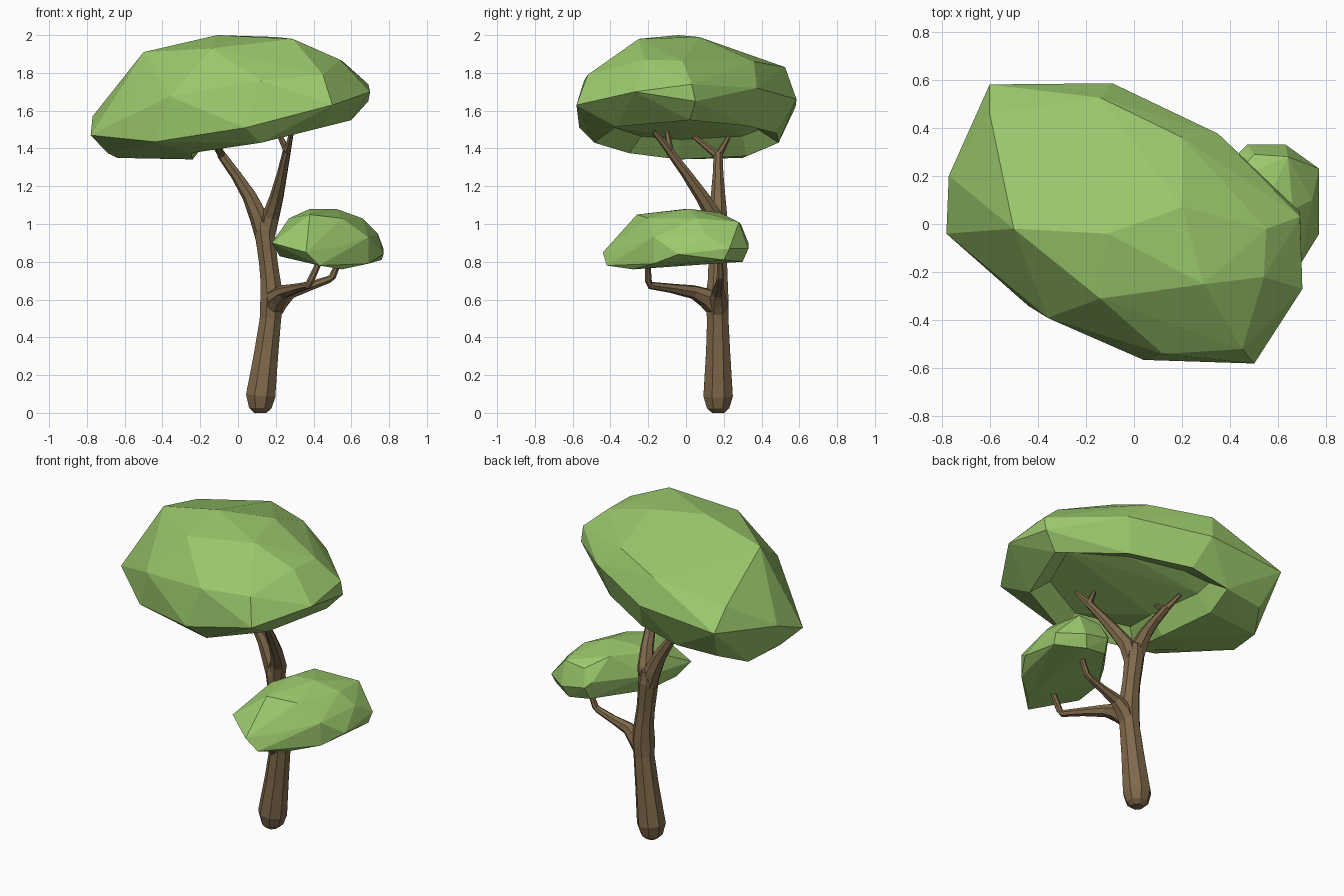
import bpy, bmesh, math
from mathutils import Vector


def material(name, color):
    m = bpy.data.materials.new(name)
    m.diffuse_color = (*color, 1)
    return m


LEAF = material("leaf_green", (0.33, 0.58, 0.15))
BARK = material("bark_brown", (0.21, 0.14, 0.07))


def finish(bm, name, mat):
    bmesh.ops.recalc_face_normals(bm, faces=bm.faces[:])
    me = bpy.data.meshes.new(name)
    bm.to_mesh(me)
    bm.free()
    me.materials.append(mat)
    ob = bpy.data.objects.new(name, me)
    bpy.context.collection.objects.link(ob)
    return ob


def limb(name, path, sides=8):
    """Faceted tapering tube through (x, y, z, radius) points."""
    bm = bmesh.new()
    pts = [Vector(p[:3]) for p in path]
    side = Vector((0.92, 0.38, 0))
    prev = None
    for i, p in enumerate(pts):
        t = (pts[min(i + 1, len(pts) - 1)] - pts[max(i - 1, 0)]).normalized()
        side = (side - t * side.dot(t)).normalized()
        up = t.cross(side)
        ring = []
        for k in range(sides):
            a = 2 * math.pi * k / sides
            ring.append(bm.verts.new(p + (side * math.cos(a) + up * math.sin(a)) * path[i][3]))
        if prev:
            for k in range(sides):
                j = (k + 1) % sides
                bm.faces.new((prev[k], prev[j], ring[j], ring[k]))
        else:
            bm.faces.new(ring)
        prev = ring
    bm.faces.new(prev)
    return finish(bm, name, BARK)


def foliage(name, rings, hollow_from=None):
    """Faceted leaf clump: convex skin around outline rings.
    The underside right of x = hollow_from is pushed up around the twigs."""
    bm = bmesh.new()
    for ring in rings:
        for p in ring:
            bm.verts.new(p)
    bmesh.ops.convex_hull(bm, input=bm.verts[:])
    loose = [v for v in bm.verts if not v.link_faces]
    bmesh.ops.delete(bm, geom=loose, context='VERTS')
    bmesh.ops.recalc_face_normals(bm, faces=bm.faces[:])
    if hollow_from is not None:
        under = [f for f in bm.faces if f.normal.z < -0.9
                 and min(v.co.x for v in f.verts) > hollow_from]
        bmesh.ops.inset_region(bm, faces=under, thickness=.10, depth=-.09,
                               use_even_offset=False)
    return finish(bm, name, LEAF)


# Trunk with a rounded-off foot
limb("trunk", [(.118, .17, 0, .035), (.118, .17, .025, .064), (.12, .17, .09, .084),
               (.15, .17, .32, .069), (.172, .168, .5, .061), (.18, .163, .6, .067),
               (.172, .168, .7, .057), (.16, .168, .8, .053), (.14, .17, .97, .058),
               (.137, .17, 1.04, .045)])

# Upper fork and its twigs
limb("left_bough", [(.145, .17, .9, .045), (.11, .17, 1.04, .05), (.06, .17, 1.15, .039),
                    (-.01, .17, 1.26, .029), (-.09, .17, 1.37, .024)], 7)
limb("right_bough", [(.145, .17, .9, .045), (.175, .15, 1.04, .048), (.205, .09, 1.14, .038),
                     (.235, 0, 1.27, .028), (.26, -.09, 1.39, .022)], 7)
for i, (start, end) in enumerate([
        ((-.085, .17, 1.36), (-.15, .225, 1.46)), ((-.085, .17, 1.36), (-.13, .04, 1.465)),
        ((.26, -.085, 1.385), (.285, -.17, 1.49)), ((.26, -.085, 1.385), (.21, -.10, 1.49))]):
    limb(f"twig_{i + 1}", [(*start, .021), (*end, .012)], 6)

# Two low side branches that carry the small clump
limb("front_branch", [(.18, .17, .54, .05), (.205, .11, .61, .055), (.24, .04, .64, .037),
                      (.31, -.08, .66, .025), (.37, -.19, .675, .02), (.385, -.20, .70, .019),
                      (.44, -.205, .82, .015)], 7)
limb("side_branch", [(.175, .17, .51, .048), (.22, .17, .59, .052), (.28, .17, .64, .037),
                     (.38, .175, .67, .025), (.48, .18, .705, .02), (.50, .18, .72, .019),
                     (.55, .18, .84, .014)], 7)

# Large tilted crown
foliage("large_crown", [
    # top
    [(-.11, -.04, 2.0), (.2, .07, 1.99), (.29, -.25, 1.98), (-.5, -.02, 1.91),
     (-.14, -.31, 1.93), (.55, -.02, 1.865), (.54, -.22, 1.87), (.2, .36, 1.86),
     (-.14, .525, 1.83)],
    # shoulder and widest outline
    [(-.6, .46, 1.745), (.12, -.54, 1.76), (.45, -.52, 1.79), (-.36, -.39, 1.675),
     (.5, -.58, 1.63), (.04, -.565, 1.51), (.7, -.27, 1.7), (.69, .05, 1.65),
     (.69, .03, 1.74), (.35, .375, 1.72), (-.09, .585, 1.66), (-.6, .58, 1.62),
     (-.77, .2, 1.57), (-.78, -.04, 1.47), (-.6, -.19, 1.56), (-.44, -.34, 1.435)],
    # underside
    [(-.64, .3, 1.35), (-.69, .06, 1.375), (-.24, -.04, 1.342), (-.54, .46, 1.42),
     (-.28, .49, 1.43), (-.3, .32, 1.36), (-.25, -.3, 1.375), (.12, -.485, 1.43),
     (.46, -.37, 1.515), (.6, .02, 1.55), (.3, .32, 1.52), (-.03, .48, 1.48)]],
    hollow_from=-.35)

# Small lower clump
foliage("small_crown", [
    # top
    [(.38, 0, 1.08), (.52, .02, 1.08), (.4, .18, 1.06), (.38, -.26, 1.05),
     (.66, .06, 1.03), (.64, .28, 1.01), (.5, .29, 1.0), (.27, -.06, 1.03),
     (.55, -.2, 1.03)],
    # widest outline
    [(.18, -.31, .9), (.36, -.44, .85), (.54, -.3, .88), (.69, -.17, .93),
     (.74, .1, .95), (.77, .23, .87), (.63, .33, .87), (.47, .33, .9),
     (.44, .3, .93), (.24, .02, .92)],
    # underside
    [(.43, -.42, .78), (.55, -.28, .76), (.69, -.17, .79), (.77, -.04, .84),
     (.76, .2, .81), (.6, .3, .80), (.46, .29, .82), (.26, 0, .82), (.22, -.22, .83)]])
